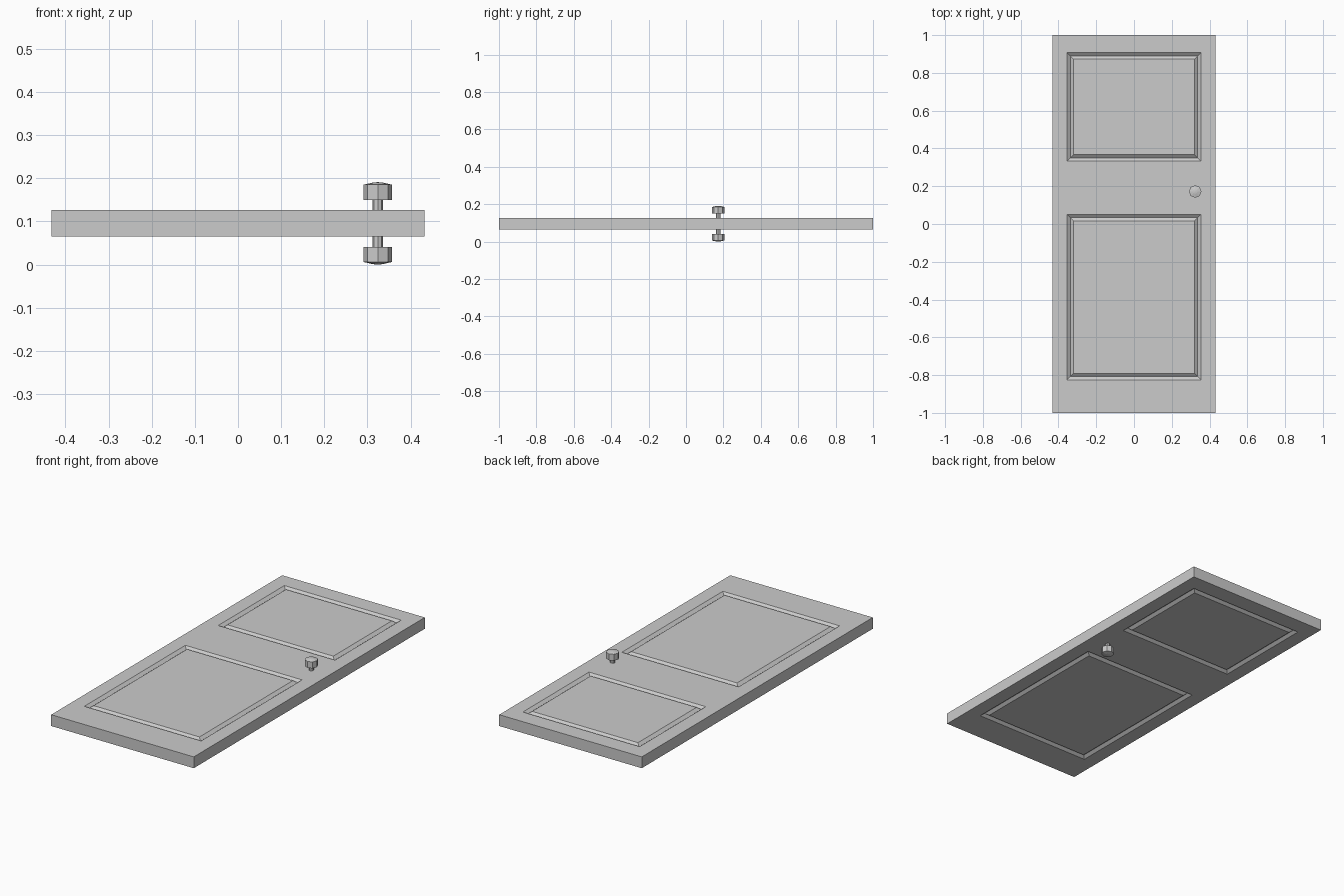
import bpy, bmesh, math

if "Cube" in bpy.data.objects:
    bpy.data.objects.remove(bpy.data.objects["Cube"])

MID_Z = 0.0955        # middle plane of the door
HALF = 0.031          # half the slab thickness
GROOVE_W, GROOVE_D = 0.0165, 0.013


def finish(name, bm, location):
    """Make an object from a half mesh and mirror it to the other face of the door."""
    mesh = bpy.data.meshes.new(name)
    bm.to_mesh(mesh)
    bm.free()
    obj = bpy.data.objects.new(name, mesh)
    bpy.context.collection.objects.link(obj)
    obj.location = location
    mod = obj.modifiers.new("both_sides", 'MIRROR')
    mod.use_axis = (False, False, True)
    return obj


# Door slab: 3 x 5 grid of faces, two of which become panels
xs = [-0.432, -0.354, 0.354, 0.432]
ys = [-1.0, -0.825, 0.05, 0.334, 0.907, 1.0]
bm = bmesh.new()
grid = [[bm.verts.new((x, y, HALF)) for x in xs] for y in ys]
panels = []
for j in range(len(ys) - 1):
    for i in range(len(xs) - 1):
        f = bm.faces.new((grid[j][i], grid[j][i + 1], grid[j + 1][i + 1], grid[j + 1][i]))
        if i == 1 and j in (1, 3):
            panels.append(f)

# Door edges down to the middle plane
rim = [e for e in bm.edges if e.is_boundary]
ext = bmesh.ops.extrude_edge_only(bm, edges=rim)
for v in ext["geom"]:
    if isinstance(v, bmesh.types.BMVert):
        v.co.z = 0
bm.normal_update()
for f in bm.faces:
    if f.normal.dot(f.calc_center_median()) < 0:
        f.normal_flip()

# V-shaped groove around each panel
for depth in (-GROOVE_D, GROOVE_D):
    bm.normal_update()
    bmesh.ops.inset_individual(bm, faces=panels, thickness=GROOVE_W, depth=depth,
                               use_even_offset=True)
finish("door_slab", bm, (0, 0, MID_Z))


# Knobs and stems: eight-sided turned profile (radius, height)
profile = [(0.0125, HALF - 0.004), (0.0125, 0.0545), (0.033, 0.0545),
           (0.033, 0.0895), (0.012, 0.0945)]
SIDES = 8
bm = bmesh.new()
rings = [[bm.verts.new((r * math.cos(k * math.tau / SIDES), r * math.sin(k * math.tau / SIDES), z))
          for k in range(SIDES)] for r, z in profile]
for a, b in zip(rings, rings[1:]):
    for k in range(SIDES):
        n = (k + 1) % SIDES
        bm.faces.new((a[k], a[n], b[n], b[k]))
tip = bm.verts.new((0, 0, 0.0955))
for k in range(SIDES):
    bm.faces.new((rings[-1][k], rings[-1][(k + 1) % SIDES], tip))
finish("door_knobs", bm, (0.324, 0.172, MID_Z))
